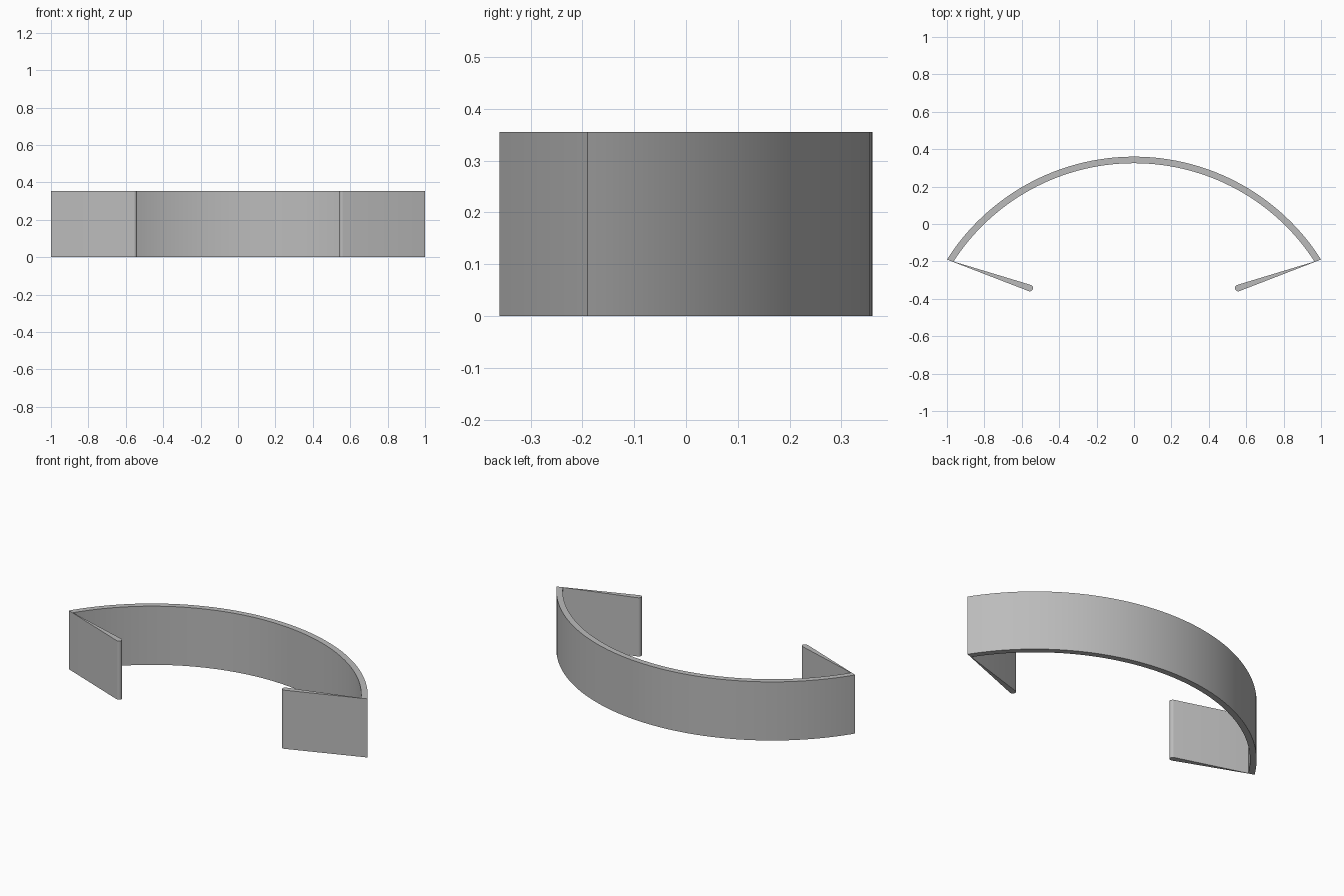
import bpy, bmesh
from math import sin, cos, pi, asin, atan2
from mathutils import Vector
from mathutils.geometry import intersect_line_sphere_2d

HEIGHT = 0.355
THICK = 0.035
CORNER = Vector((1.0, -0.19))    # outer corner on the left side
BACK_Y = 0.36                    # back of the bow
TIP = Vector((0.557, -0.3425))   # centre of the rounded arm end

if "Cube" in bpy.data.objects:
    bpy.data.objects.remove(bpy.data.objects["Cube"], do_unlink=True)

grey = bpy.data.materials.new("plain grey")
grey.use_nodes = True
colour = (0.5, 0.5, 0.5, 1)
grey.diffuse_color = colour
grey.node_tree.nodes["Principled BSDF"].inputs["Base Color"].default_value = colour

# Circle of the bow, from its width and depth
rise = BACK_Y - CORNER.y
radius = (CORNER.x ** 2 + rise ** 2) / (2 * rise)
centre = Vector((0, BACK_Y - radius))


def arc(r, start, end, mid, steps):
    return [mid + r * Vector((cos(a), sin(a)))
            for a in (start + (end - start) * i / steps for i in range(steps + 1))]


# Straight arm: its direction and inward normal
to_tip = TIP - CORNER
lean = atan2(-to_tip.y, -to_tip.x) - asin(THICK / 2 / to_tip.length)
along = Vector((cos(lean), sin(lean)))
inward = Vector((-along.y, along.x))

# Inner corner, where the arm's inner side meets the bow's inner side
side = TIP + inward * THICK / 2
hits = intersect_line_sphere_2d(side, side + along * 2, centre, radius - THICK, False)
inner = max((p for p in hits if p), key=lambda p: p.x)

# Half outline: outer bow, arm, rounded end, inner bow
outer_angle = atan2(*(CORNER - centre).yx)
inner_angle = atan2(*(inner - centre).yx)
half = arc(radius, pi / 2, outer_angle, centre, 32)
half += arc(THICK / 2, lean - pi / 2, lean - 3 * pi / 2, TIP, 12)
half += arc(radius - THICK, inner_angle, pi / 2, centre, 32)
mirrored = [Vector((-p.x, p.y)) for p in reversed(half[1:-1])]
outline = half + mirrored

# Extrude the outline to the band's height
bm = bmesh.new()
base = bm.faces.new([bm.verts.new((p.x, p.y, 0)) for p in outline])
top = bmesh.ops.extrude_face_region(bm, geom=[base], use_keep_orig=True)
bmesh.ops.translate(bm, vec=(0, 0, HEIGHT),
                    verts=[v for v in top["geom"] if isinstance(v, bmesh.types.BMVert)])
bmesh.ops.recalc_face_normals(bm, faces=bm.faces)
mesh = bpy.data.meshes.new("curved_clip")
bm.to_mesh(mesh)
bm.free()
mesh.materials.append(grey)

clip = bpy.data.objects.new("curved_clip", mesh)
bpy.context.collection.objects.link(clip)
bpy.ops.object.select_all(action="DESELECT")
clip.select_set(True)
bpy.context.view_layer.objects.active = clip
bpy.ops.object.shade_smooth_by_angle(angle=pi / 6)
